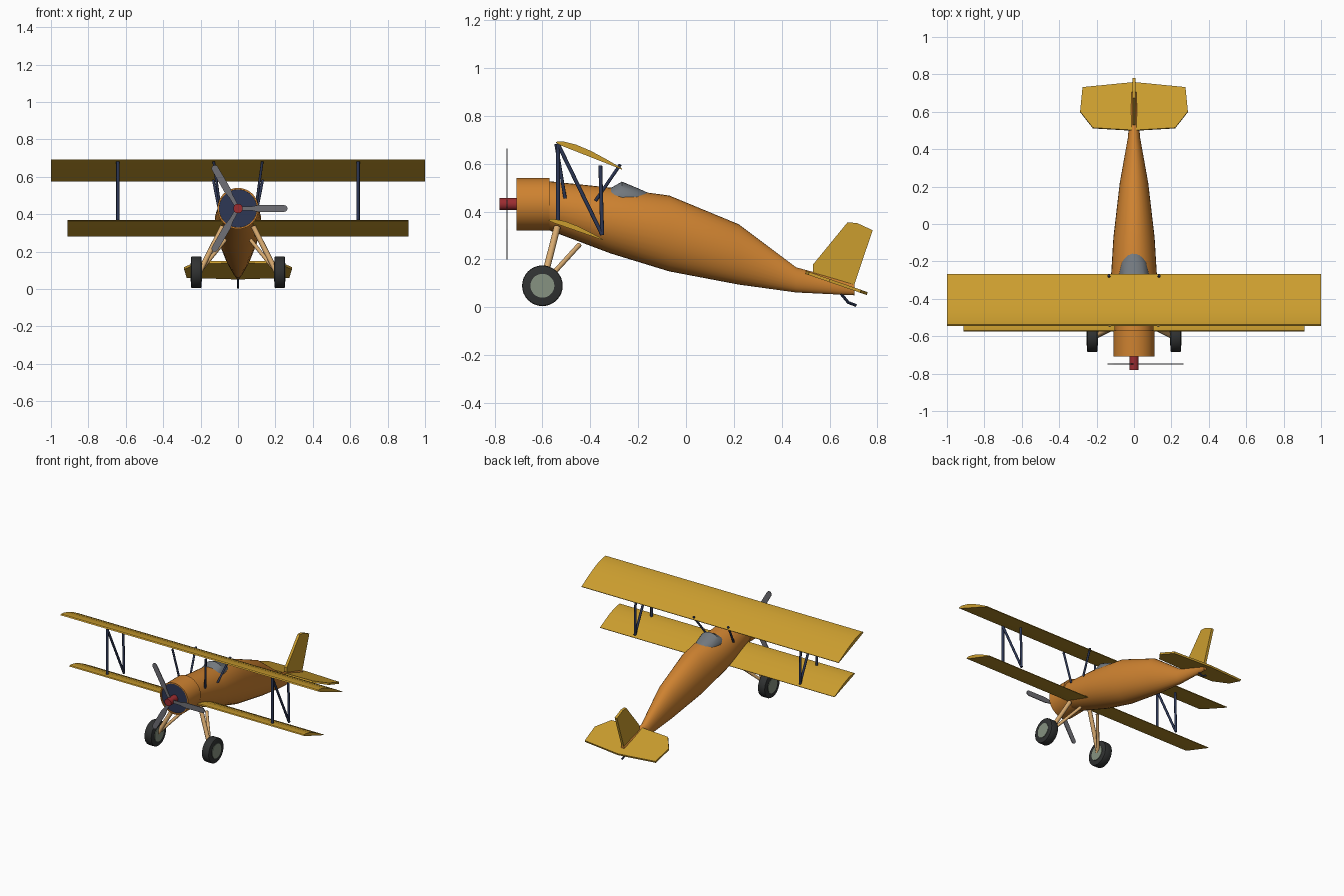
import bpy, bmesh, math
from mathutils import Vector

if "Cube" in bpy.data.objects:
    bpy.data.objects.remove(bpy.data.objects["Cube"])


def colour(name, r, g, b):
    m = bpy.data.materials.new(name)
    m.diffuse_color = (r, g, b, 1)
    m.use_nodes = True
    m.node_tree.nodes["Principled BSDF"].inputs["Base Color"].default_value = m.diffuse_color
    return m


ORANGE = colour("orange", 0.62, 0.225, 0.03)
GOLD = colour("gold", 0.60, 0.34, 0.028)
NAVY = colour("navy", 0.026, 0.038, 0.09)
RED = colour("red", 0.33, 0.025, 0.03)
STEEL = colour("steel", 0.16, 0.16, 0.18)
GLASS = colour("glass grey", 0.17, 0.19, 0.21)
RUBBER = colour("rubber", 0.03, 0.032, 0.032)
HUB = colour("hub grey", 0.24, 0.29, 0.22)
TAN = colour("tan wood", 0.68, 0.40, 0.16)


def finish(name, bm, mat, smooth=None):
    bmesh.ops.recalc_face_normals(bm, faces=bm.faces)
    me = bpy.data.meshes.new(name)
    bm.to_mesh(me)
    bm.free()
    me.materials.append(mat)
    ob = bpy.data.objects.new(name, me)
    bpy.context.collection.objects.link(ob)
    if smooth:
        bpy.ops.object.select_all(action='DESELECT')
        ob.select_set(True)
        bpy.context.view_layer.objects.active = ob
        bpy.ops.object.shade_smooth_by_angle(angle=math.radians(smooth))
    return ob


def loft(name, stations, mat, n=32, smooth=35):
    """Elliptical rings along y: (y, centre z, half width, half height)."""
    bm = bmesh.new()
    rings = []
    for y, z, rx, rz in stations:
        rings.append([bm.verts.new((rx * math.cos(2 * math.pi * i / n), y,
                                    z + rz * math.sin(2 * math.pi * i / n)))
                      for i in range(n)])
    for a, b in zip(rings, rings[1:]):
        for i in range(n):
            j = (i + 1) % n
            bm.faces.new((a[i], a[j], b[j], b[i]))
    bm.faces.new(rings[0])
    bm.faces.new(rings[-1])
    return finish(name, bm, mat, smooth)


def prism(name, points, offset, mat, smooth=None):
    """Polygon extruded along an offset vector, centred on the polygon."""
    bm = bmesh.new()
    d = Vector(offset)
    face = bm.faces.new([bm.verts.new(Vector(p) - d / 2) for p in points])
    new = bmesh.ops.extrude_face_region(bm, geom=[face])["geom"]
    bmesh.ops.translate(bm, vec=d, verts=[v for v in new if isinstance(v, bmesh.types.BMVert)])
    return finish(name, bm, mat, smooth)


def rod(name, a, b, r, mat, n=12, bevel=0.0):
    """Cylinder between two points."""
    a, b = Vector(a), Vector(b)
    bm = bmesh.new()
    bmesh.ops.create_cone(bm, cap_ends=True, segments=n, radius1=r, radius2=r,
                          depth=(b - a).length)
    if bevel:
        rim = [e for e in bm.edges if abs(e.verts[0].co.z - e.verts[1].co.z) < 1e-6]
        bmesh.ops.bevel(bm, geom=rim, offset=bevel, segments=2, profile=0.5, affect='EDGES')
    rot = (b - a).to_track_quat('Z', 'Y').to_matrix().to_4x4()
    rot.translation = (a + b) / 2
    bm.transform(rot)
    return finish(name, bm, mat, 40)


# Fuselage: (y, top z, bottom z, half width)
body = [(-0.575, 0.527, 0.323, 0.103), (-0.315, 0.500, 0.225, 0.125),
        (-0.07, 0.467, 0.150, 0.110), (0.22, 0.347, 0.095, 0.076),
        (0.46, 0.167, 0.062, 0.033), (0.705, 0.100, 0.050, 0.013)]
loft("fuselage", [(y, (t + b) / 2, w, (t - b) / 2) for y, t, b, w in body], ORANGE)

# Engine cowl with a shallow recess and engine face
AX = 0.431
loft("cowl", [(-0.69, AX, 0.100, 0.100), (-0.709, AX, 0.102, 0.102), (-0.709, AX, 0.110, 0.110),
              (-0.57, AX, 0.110, 0.110)], ORANGE, 40)
rod("engine_face", (0, -0.702, AX), (0, -0.69, AX), 0.1015, NAVY, 40)

# Propeller
rod("propeller_hub", (0, -0.78, AX), (0, -0.69, AX), 0.025, RED, 20)
tip = [(0.247 + 0.018 * math.cos(t), 0.018 * math.sin(t))
       for t in [math.radians(a) for a in range(-90, 91, 30)]]
outline = [(0.01, -0.010), (0.08, -0.012), (0.11, -0.019)] + tip + [
    (0.11, 0.019), (0.08, 0.012), (0.01, 0.010)]
for k in range(3):
    c, s = math.cos(k * math.tau / 3), math.sin(k * math.tau / 3)
    prism("propeller_blade", [(u * c - v * s, -0.748, AX + u * s + v * c) for u, v in outline],
          (0, 0.005, 0), STEEL)

# Windscreen
loft("windscreen", [(-0.315, 0.455, 0.075, 0.043), (-0.268, 0.455, 0.080, 0.070),
                    (-0.205, 0.452, 0.066, 0.047), (-0.160, 0.450, 0.042, 0.029),
                    (-0.135, 0.448, 0.012, 0.020)], GLASS, 28)


# Wings: cambered section between leading and trailing edge
def wing(name, le, te, half_span, thick):
    le, te = Vector((0, *le)), Vector((0, *te))
    up = Vector((1, 0, 0)).cross(te - le).normalized()
    shape = [(0, 0.0), (0.02, 0.35), (0.10, 0.7), (0.28, 1.0), (0.5, 0.95), (0.75, 0.6),
             (1, 0.13), (1, -0.05), (0.5, -0.08), (0.1, -0.12)]
    prism(name, [le.lerp(te, t) + up * h * thick for t, h in shape],
          (2 * half_span, 0, 0), GOLD, 25)


wing("upper_wing", (-0.545, 0.688), (-0.268, 0.577), 1.0, 0.024)
wing("lower_wing", (-0.575, 0.363), (-0.348, 0.282), 0.912, 0.020)

# Tail plane, sloping down towards the back
half = [(0.0, 0.500), (0.22, 0.513), (0.288, 0.600), (0.275, 0.730), (0.0, 0.757)]
full = half + [(-x, y) for x, y in half[-2:0:-1]]
prism("tailplane", [(x, y, 0.146 - 0.345 * (y - 0.5)) for x, y in full], (0, 0.004, 0.012), GOLD)

# Fin and rudder
prism("fin", [(0, y, z) for y, z in [(0.53, 0.12), (0.53, 0.178), (0.675, 0.355), (0.715, 0.352),
                                     (0.78, 0.322), (0.705, 0.10), (0.70, 0.055)]],
      (0.018, 0, 0), GOLD)

# Tail skid
rod("tail_skid_leg", (0, 0.645, 0.06), (0, 0.678, 0.02), 0.006, NAVY, 8)
rod("tail_skid_foot", (0, 0.676, 0.021), (0, 0.712, 0.007), 0.006, NAVY, 8)

for s, side in ((1, "right"), (-1, "left")):
    # N-shaped wing struts
    x = 0.642 * s
    ft, fb = (x, -0.535, 0.682), (x, -0.535, 0.362)
    rt, rb = (x, -0.358, 0.592), (x, -0.350, 0.302)
    rod(f"{side}_front_wing_strut", ft, fb, 0.009, NAVY)
    rod(f"{side}_rear_wing_strut", rt, rb, 0.008, NAVY)
    rod(f"{side}_diagonal_wing_strut", ft, rb, 0.008, NAVY)
    # Struts from the fuselage to the upper wing
    rod(f"{side}_front_cabane", (0.130 * s, -0.543, 0.682), (0.098 * s, -0.505, 0.455), 0.007, NAVY)
    rod(f"{side}_rear_cabane", (0.135 * s, -0.275, 0.596), (0.105 * s, -0.378, 0.445), 0.007, NAVY)
    # Landing gear
    axle = (0.205 * s, -0.60, 0.092)
    rod(f"{side}_front_leg", axle, (0.082 * s, -0.538, 0.335), 0.014, TAN)
    rod(f"{side}_rear_leg", axle, (0.068 * s, -0.445, 0.262), 0.010, TAN)
    rod(f"{side}_tire", (0.195 * s, -0.60, 0.090), (0.252 * s, -0.60, 0.090), 0.085, RUBBER, 32, 0.008)
    rod(f"{side}_wheel_hub", (0.192 * s, -0.60, 0.090), (0.255 * s, -0.60, 0.090), 0.05, HUB, 28)
